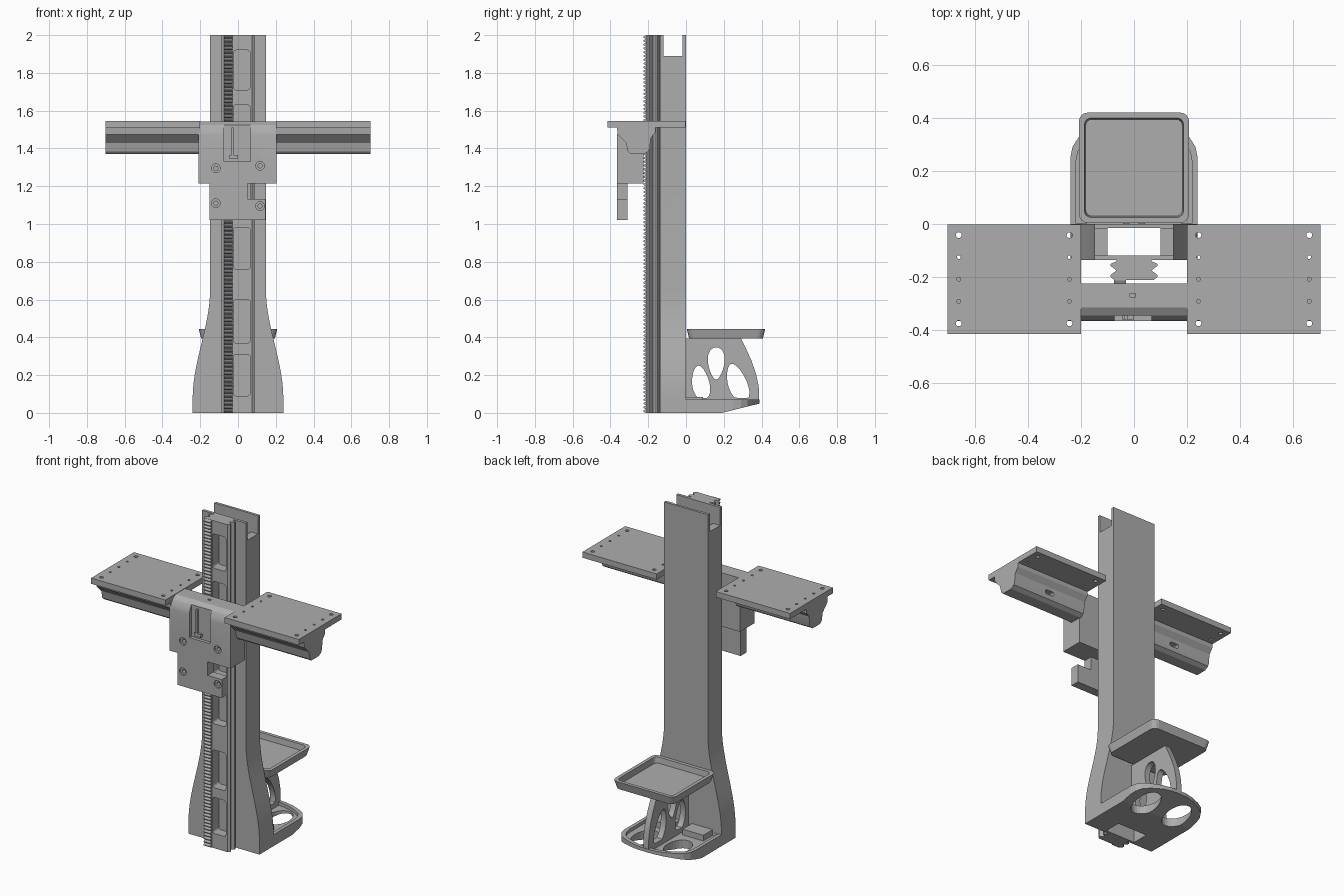
import bpy, bmesh, math

if "Cube" in bpy.data.objects:
    bpy.data.objects.remove(bpy.data.objects["Cube"])

GREY = (0.42, 0.42, 0.42, 1)
mat = bpy.data.materials.new("plain_grey")
mat.use_nodes = True
mat.diffuse_color = GREY
mat.node_tree.nodes["Principled BSDF"].inputs["Base Color"].default_value = GREY


def prism(bm, pts, axis, a, b, scale=1):
    """Extrude a 2D outline from a to b along an axis; scale resizes the far end."""
    place = {"x": lambda u, v, w: (w, u, v),
             "y": lambda u, v, w: (u, w, v),
             "z": lambda u, v, w: (u, v, w)}[axis]
    near = [bm.verts.new(place(u, v, a)) for u, v in pts]
    far = [bm.verts.new(place(u * scale, v * scale, b)) for u, v in pts]
    faces = [bm.faces.new(near), bm.faces.new(far)]
    for i in range(len(pts)):
        j = (i + 1) % len(pts)
        faces.append(bm.faces.new((near[i], near[j], far[j], far[i])))
    bmesh.ops.recalc_face_normals(bm, faces=faces)


def build(name, *pieces):
    bm = bmesh.new()
    for p in pieces:
        prism(bm, *p)
    me = bpy.data.meshes.new(name)
    bm.to_mesh(me)
    bm.free()
    me.materials.append(mat)
    ob = bpy.data.objects.new(name, me)
    bpy.context.collection.objects.link(ob)
    return ob


def cut(ob, *pieces):
    """Subtract a set of prisms from an object."""
    tool = build("cutter", *pieces)
    tool.hide_render = True
    mod = ob.modifiers.new("cut", "BOOLEAN")
    mod.object, mod.operation, mod.solver = tool, "DIFFERENCE", "EXACT"
    deps = bpy.context.evaluated_depsgraph_get()
    me = bpy.data.meshes.new_from_object(ob.evaluated_get(deps))
    ob.modifiers.clear()
    ob.data = me
    bpy.data.objects.remove(tool)


def smooth(ob):
    bpy.ops.object.select_all(action="DESELECT")
    ob.select_set(True)
    bpy.context.view_layer.objects.active = ob
    bpy.ops.object.shade_smooth_by_angle(angle=math.radians(25))


def rect(u0, u1, v0, v1, r=0):
    if not r:
        return [(u0, v0), (u1, v0), (u1, v1), (u0, v1)]
    pts = []
    corners = [(u1 - r, v1 - r), (u0 + r, v1 - r), (u0 + r, v0 + r), (u1 - r, v0 + r)]
    for q, (cu, cv) in enumerate(corners):
        for k in range(5):
            t = (q + k / 4) * math.pi / 2
            pts.append((cu + r * math.cos(t), cv + r * math.sin(t)))
    return pts


def egg(cu, cv, ru, rv, taper=0, lean=0, floor=-9, n=28):
    pts = []
    for i in range(n):
        t = 2 * math.pi * i / n
        s = math.sin(t)
        pts.append((cu + ru * math.cos(t) * (1 + taper * s) + lean * s, max(cv + rv * s, floor)))
    return [p for i, p in enumerate(pts) if p != pts[i - 1]]


def mirrored(half):
    return half + [(-u, v) for u, v in reversed(half) if u > 0]


# hollow column with a flared foot
flare = [(0.24, 0), (0.24, 0.08)]
for i in range(1, 17):
    t = i / 16
    flare.append((0.24 - 0.092 * t * t * (3 - 2 * t), 0.08 + 0.57 * t))
column = build("column", (mirrored(flare + [(0.148, 2)]), "y", -0.135, 0))
cut(column, (rect(-0.1, 0.1, -0.118, -0.015), "z", -0.1, 2.1))
cut(column, (rect(-0.118, -0.018, 1.89, 2.1), "x", -0.3, 0.3))
smooth(column)

# V-edged rail with lightening pockets
rail_half = [(0.065, -0.13), (0.065, -0.14), (0.088, -0.15), (0.088, -0.158),
             (0.066, -0.175), (0.088, -0.192), (0.088, -0.2), (0.075, -0.21)]
rail = build("guide_rail", (mirrored(rail_half), "z", 0, 2))
pockets = [(0.09, 0.31), (0.37, 0.6), (0.76, 0.98), (1.06, 1.28), (1.41, 1.63), (1.71, 1.92)]
cut(rail, *[(rect(-0.025, 0.065, a, b, 0.015), "y", -0.25, -0.15) for a, b in pockets])

# toothed rack on the rail
teeth = [(-0.2, 0)]
pitch = 0.02
for i in range(100):
    z = i * pitch
    teeth += [(-0.212, z), (-0.226, z + pitch * 0.35), (-0.226, z + pitch * 0.6),
              (-0.212, z + pitch * 0.95)]
build("toothed_rack", (teeth + [(-0.2, 2)], "x", -0.075, -0.03))

# base plate with rim, raised underside and floor openings
plan = [(0.24, 0), (0.24, 0.25), (0.232, 0.29), (0.21, 0.325), (0.17, 0.35),
        (0.11, 0.375), (0.05, 0.388), (0, 0.39)]
base = build("base_plate", (mirrored(plan), "z", 0, 0.07))
inner = [(u * 0.91, v * 0.94 + 0.001) for u, v in plan]
cut(base, (mirrored(inner), "z", 0.05, 0.2))
cut(base, ([(0.19, -0.01), (0.19, 0), (0.4, 0.052), (0.4, -0.01)], "x", -0.5, 0.5))
cut(base, *[(egg(s * 0.11, 0.235, 0.07, 0.1), "z", -0.1, 0.2) for s in (-1, 1)])
for side, s in (("left", 1), ("right", -1)):
    build(side + "_base_block", (rect(min(s * 0.04, s * 0.18), max(s * 0.04, s * 0.18), 0, 0.09),
                                 "z", 0.02, 0.085))

# upright fin with leaf-shaped openings
fin = build("support_fin", ([(0, 0.02), (0.37, 0.05), (0.387, 0.07), (0.385, 0.14), (0.37, 0.21),
                             (0.345, 0.28), (0.32, 0.335), (0.29, 0.395), (0, 0.395)],
                            "x", -0.018, 0.018))
cut(fin,
    (egg(0.078, 0.16, 0.046, 0.09, -0.2, -0.012, 0.08), "x", -0.1, 0.1),
    (egg(0.16, 0.262, 0.043, 0.085, 0.3), "x", -0.1, 0.1),
    (egg(0.272, 0.16, 0.052, 0.1, -0.2, -0.028, 0.08), "x", -0.1, 0.1))
smooth(fin)

# shallow tray
tray = build("tray", (rect(-0.208, 0.208, -0.208, 0.208, 0.035), "z", 0.445, 0.395, 0.94))
cut(tray, (rect(-0.19, 0.19, -0.19, 0.19, 0.025), "z", 0.47, 0.41, 0.96))
tray.location.y = 0.212

# side arms: drilled plate over a shaped beam
beam = [(-0.16, 1.515), (-0.162, 1.485), (-0.186, 1.455), (-0.192, 1.4), (-0.198, 1.385),
        (-0.222, 1.37), (-0.293, 1.37), (-0.308, 1.385), (-0.318, 1.43), (-0.362, 1.475),
        (-0.366, 1.515)]
for side, s in (("left", 1), ("right", -1)):
    x0, x1 = sorted((s * 0.2, s * 0.702))
    plate = build(side + "_arm_plate", (rect(x0, x1, -0.415, -0.002), "z", 1.51, 1.545))
    holes = []
    for x in (0.243, 0.66):
        for i in range(5):
            r = 0.011 if i in (0, 4) else 0.007
            holes.append((egg(s * x, -0.042 - 0.083 * i, r, r, n=12), "z", 1.4, 1.6))
    cut(plate, *holes)
    arm = build(side + "_arm_beam", (beam, "x", x0, x1))
    cut(arm, (rect(s * 0.45 - 0.03, s * 0.45 + 0.03, 1.41, 1.435, 0.01), "y", -0.23, -0.1))
    smooth(arm)

# carriage with rounded shoulder and lower plate
shoulder = [(-0.225, 1.215), (-0.365, 1.215), (-0.365, 1.47), (-0.36, 1.5), (-0.345, 1.525),
            (-0.315, 1.543), (-0.225, 1.543)]
carriage = build("carriage", (shoulder, "x", -0.208, 0.205))
lower = build("carriage_lower_plate", (rect(-0.152, 0.146, 1.02, 1.215), "y", -0.365, -0.31))
cut(carriage, (rect(-0.073, 0.065, 1.33, 1.6), "y", -0.4, -0.345))
cut(carriage, (rect(-0.015, 0.005, -0.275, -0.262), "z", 1.5, 1.6))
cut(lower, (rect(0.05, 0.2, 1.132, 1.23), "y", -0.4, -0.2))
build("carriage_rib", (rect(-0.035, -0.025, 1.36, 1.51), "y", -0.36, -0.34),
      (rect(-0.045, 0, 1.345, 1.365), "y", -0.36, -0.34))

# counterbored screw holes
for ob, spots in ((carriage, [(-0.117, 1.295), (0.117, 1.308)]),
                  (lower, [(-0.117, 1.11), (0.117, 1.095)])):
    cut(ob, *[(egg(x, z, 0.023, 0.023, n=20), "y", -0.4, -0.355) for x, z in spots])
    cut(ob, *[(egg(x, z, 0.011, 0.011, n=16), "y", -0.4, -0.325) for x, z in spots])
smooth(carriage)
